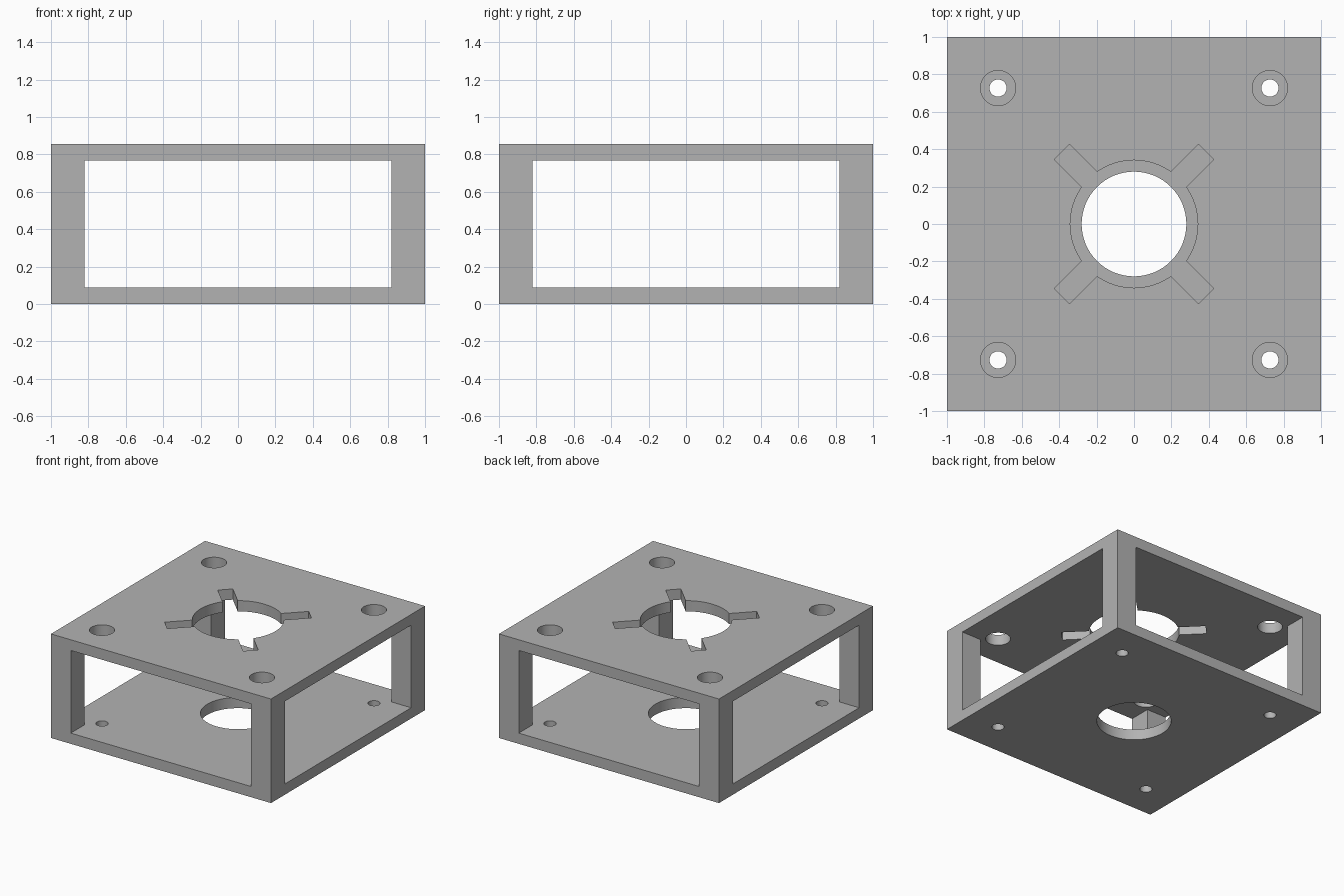
import bpy
import bmesh
from math import sin, cos, asin, radians, pi

cube = bpy.data.objects.get("Cube")
if cube:
    bpy.data.objects.remove(cube, do_unlink=True)

HEIGHT = 0.855
PLATE = 0.088      # thickness of both plates
INNER = 0.82       # inner face of the corner posts
BOLT = 0.727       # bolt hole offset from the centre
OVER = 0.1         # how far cutters overshoot

grey = bpy.data.materials.new("plain_grey")
grey.use_nodes = True
colour = (0.45, 0.45, 0.45, 1)
grey.diffuse_color = colour
grey.node_tree.nodes["Principled BSDF"].inputs["Base Color"].default_value = colour


def prism(name, outline, z0, z1):
    """Extrude a counter-clockwise outline from z0 to z1."""
    bm = bmesh.new()
    low = [bm.verts.new((x, y, z0)) for x, y in outline]
    high = [bm.verts.new((x, y, z1)) for x, y in outline]
    bm.faces.new(low[::-1])
    bm.faces.new(high)
    n = len(low)
    for i in range(n):
        j = (i + 1) % n
        bm.faces.new((low[i], low[j], high[j], high[i]))
    mesh = bpy.data.meshes.new(name)
    bm.to_mesh(mesh)
    bm.free()
    mesh.materials.append(grey)
    obj = bpy.data.objects.new(name, mesh)
    bpy.context.collection.objects.link(obj)
    return obj


def circle(radius, cx=0, cy=0, n=64):
    return [(cx + radius * cos(2 * pi * i / n), cy + radius * sin(2 * pi * i / n))
            for i in range(n)]


def quarter_turns(points):
    """Repeat points four times around the centre."""
    result = []
    for k in range(4):
        c, s = round(cos(k * pi / 2)), round(sin(k * pi / 2))
        result += [(c * x - s * y, s * x + c * y) for x, y in points]
    return result


def cut(target, cutter):
    cutter.hide_render = True
    mod = target.modifiers.new("cut", 'BOOLEAN')
    mod.operation = 'DIFFERENCE'
    mod.solver = 'EXACT'
    mod.object = cutter
    bpy.context.view_layer.objects.active = target
    bpy.ops.object.modifier_apply(modifier=mod.name)
    bpy.data.objects.remove(cutter, do_unlink=True)


# Solid block that becomes the frame
frame = prism("mounting_frame", quarter_turns([(1, 1)]), 0, HEIGHT)

# Plus-shaped opening that leaves two plates and four square corner posts
far = 1 + OVER
plus = quarter_turns([(far, -INNER), (far, INNER), (INNER, INNER)])
cut(frame, prism("side_openings", plus, PLATE, HEIGHT - PLATE))

# Round hole in the bottom plate
mid = HEIGHT / 2
cut(frame, prism("bottom_hole", circle(0.28), -OVER, mid))

# Round hole with four diagonal slots in the top plate
radius, half, reach = 0.341, 0.057, 0.545
spread = asin(half / radius)
start, end = -radians(45) + spread, radians(45) - spread
steps = 16
arc = [(radius * cos(start + (end - start) * i / steps),
        radius * sin(start + (end - start) * i / steps)) for i in range(steps + 1)]
d = cos(radians(45))
slot = [((reach + half) * d, (reach - half) * d), ((reach - half) * d, (reach + half) * d)]
cut(frame, prism("slotted_hole", quarter_turns(arc + slot), mid, HEIGHT + OVER))

# Bolt holes: narrow below, wide above
for sx in (-1, 1):
    for sy in (-1, 1):
        x, y = sx * BOLT, sy * BOLT
        cut(frame, prism("small_bolt_hole", circle(0.046, x, y, 32), -OVER, mid))
        cut(frame, prism("large_bolt_hole", circle(0.094, x, y, 48), mid, HEIGHT + OVER))

# Smooth hole walls, crisp edges
bpy.ops.object.select_all(action='DESELECT')
frame.select_set(True)
bpy.context.view_layer.objects.active = frame
bpy.ops.object.shade_smooth_by_angle(angle=radians(30))
